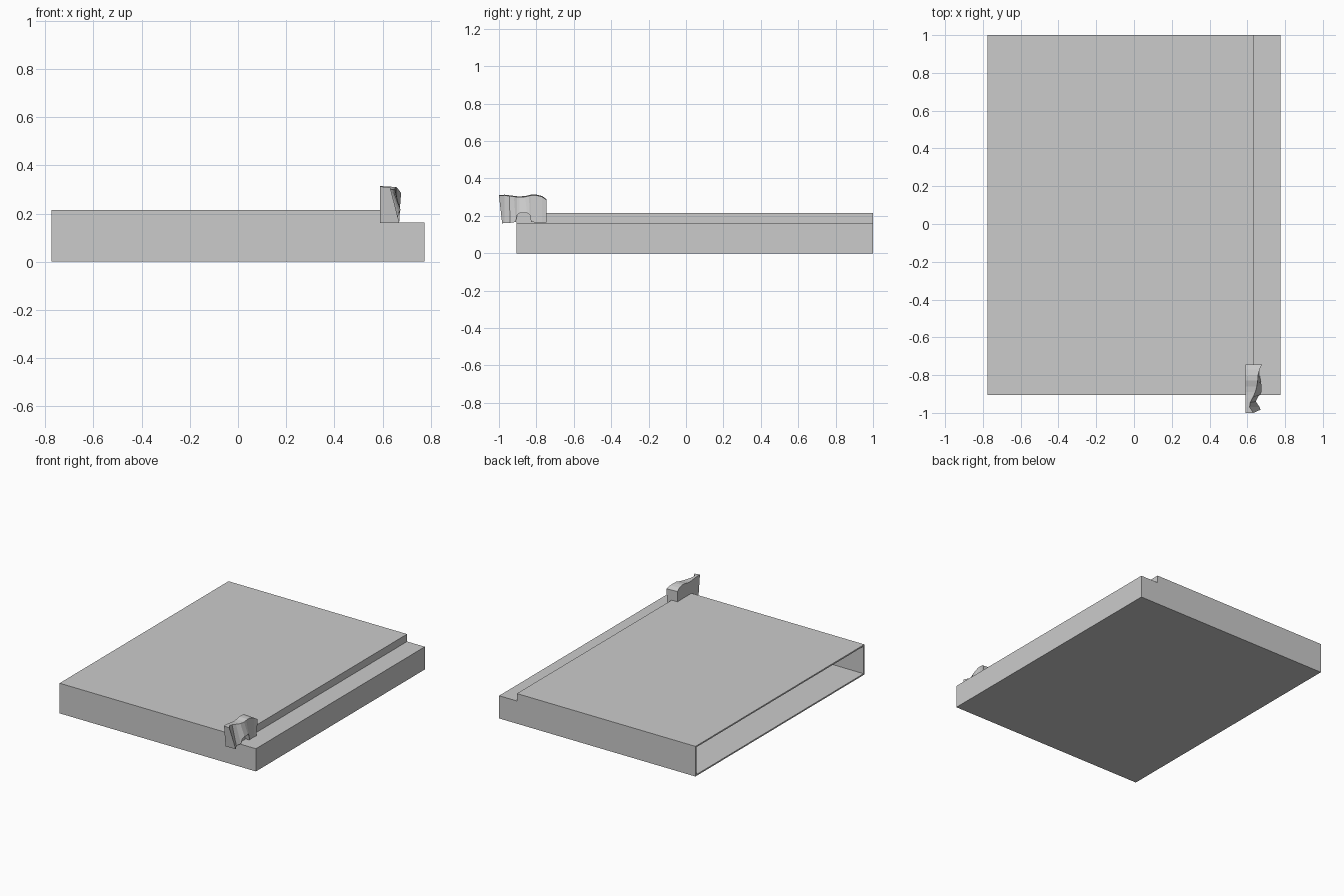
import bpy, bmesh

if "Cube" in bpy.data.objects:
    bpy.data.objects.remove(bpy.data.objects["Cube"])


def make_object(name, bm):
    bmesh.ops.recalc_face_normals(bm, faces=bm.faces)
    mesh = bpy.data.meshes.new(name)
    bm.to_mesh(mesh)
    bm.free()
    ob = bpy.data.objects.new(name, mesh)
    bpy.context.collection.objects.link(ob)
    return ob


def loft(name, rings, open_x=None):
    """Skin closed rings together and cap both ends; optionally open the face at x = open_x."""
    bm = bmesh.new()
    loops = [[bm.verts.new(p) for p in ring] for ring in rings]
    n = len(loops[0])
    for a, b in zip(loops, loops[1:]):
        for i in range(n):
            j = (i + 1) % n
            bm.faces.new((a[i], a[j], b[j], b[i]))
    bm.faces.new(loops[0])
    bm.faces.new(loops[-1])
    bmesh.ops.recalc_face_normals(bm, faces=bm.faces)
    if open_x is not None:
        side = [f for f in bm.faces if all(abs(v.co.x - open_x) < 1e-5 for v in f.verts)]
        bmesh.ops.delete(bm, geom=side, context='FACES_ONLY')
    return make_object(name, bm)


# Hollow stepped case, open on the left side
profile = [(-0.775, 0), (0.775, 0), (0.775, 0.162), (0.635, 0.162),
           (0.635, 0.215), (-0.775, 0.215)]
case = loft("case", [[(x, y, z) for x, z in profile] for y in (-0.905, 1.0)], open_x=-0.775)
wall = case.modifiers.new("wall", 'SOLIDIFY')
wall.thickness = 0.01
wall.offset = -1
wall.use_even_offset = True

# Sculpted latch: y bottom, y top, right x bottom, right x top, z bottom, z top
stations = [
    (-0.745, -0.745, 0.668, 0.677, 0.165, 0.285),
    (-0.770, -0.770, 0.665, 0.665, 0.165, 0.302),
    (-0.800, -0.800, 0.665, 0.657, 0.165, 0.310),
    (-0.828, -0.828, 0.670, 0.655, 0.167, 0.310),
    (-0.835, -0.840, 0.672, 0.653, 0.205, 0.307),
    (-0.850, -0.860, 0.674, 0.650, 0.215, 0.302),
    (-0.890, -0.890, 0.675, 0.642, 0.215, 0.300),
    (-0.903, -0.905, 0.668, 0.635, 0.205, 0.301),
    (-0.910, -0.920, 0.660, 0.628, 0.167, 0.303),
    (-0.940, -0.945, 0.645, 0.615, 0.163, 0.306),
    (-0.970, -0.970, 0.665, 0.612, 0.162, 0.309),
    (-0.983, -0.998, 0.670, 0.632, 0.160, 0.308),
]
LEFT = 0.59
latch = loft("latch", [
    [(LEFT, yb, zb), (xb, yb, zb), (xt, yt, zt), (LEFT, yt, zt + 0.004)]
    for yb, yt, xb, xt, zb, zt in stations])
# exact front end of the latch
for v in latch.data.vertices:
    if v.co.y < -0.997:
        v.co.y = -1.0
